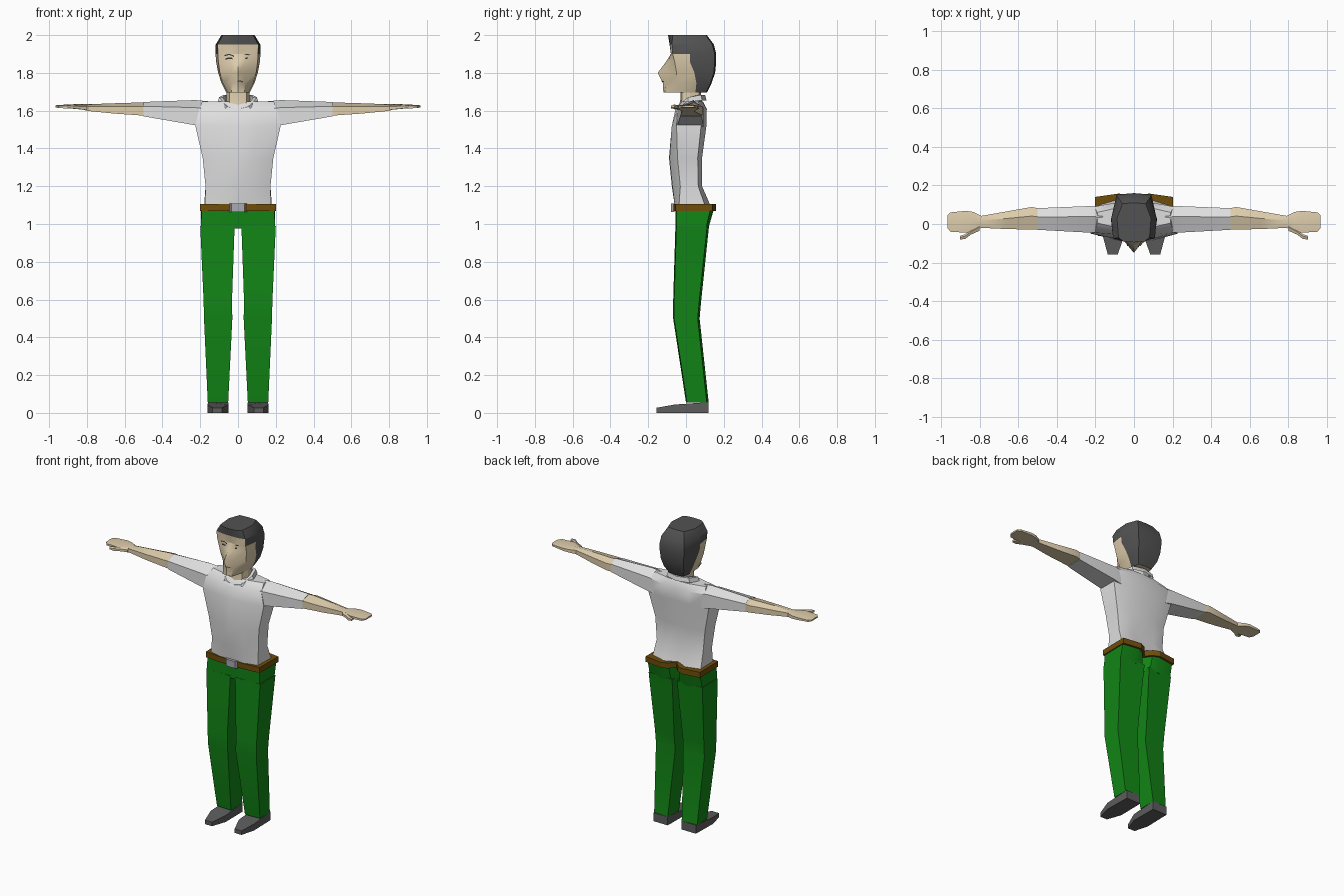
import bpy, bmesh, math
from mathutils import Vector
from mathutils.bvhtree import BVHTree

if "Cube" in bpy.data.objects:
    bpy.data.objects.remove(bpy.data.objects["Cube"])


def material(name, r, g, b):
    m = bpy.data.materials.new(name)
    m.diffuse_color = (r, g, b, 1)
    m.use_nodes = True
    m.node_tree.nodes["Principled BSDF"].inputs["Base Color"].default_value = m.diffuse_color
    return m


SHIRT = material("light_grey_cloth", .74, .74, .74)
SKIN = material("tan_skin", .73, .61, .41)
GREEN = material("green_cloth", .006, .235, .008)
HAIR = material("dark_grey_hair", .085, .085, .088)
SHOE = material("grey_shoe", .11, .11, .11)
BELT = material("brown_leather", .16, .075, .003)
METAL = material("buckle_metal", .40, .40, .44)
LIPS = material("grey_lips", .30, .30, .36)
INK = material("dark_eye_line", .03, .03, .035)


def finish(name, bm, mats, mirror=False, angle=30):
    """Turn a bmesh into a named object with angle-based smoothing."""
    bmesh.ops.recalc_face_normals(bm, faces=bm.faces)
    mesh = bpy.data.meshes.new(name)
    bm.to_mesh(mesh)
    bm.free()
    for m in mats:
        mesh.materials.append(m)
    ob = bpy.data.objects.new(name, mesh)
    bpy.context.collection.objects.link(ob)
    if mirror:
        ob.modifiers.new("mirror", 'MIRROR')
    bpy.ops.object.select_all(action='DESELECT')
    ob.select_set(True)
    bpy.context.view_layer.objects.active = ob
    bpy.ops.object.shade_smooth_by_angle(angle=math.radians(angle))
    return ob


def loft(name, rings, mats, mirror=False, rule=None, caps=True, angle=30):
    """Skin closed rings of equal point count; rule(row, column) picks a material."""
    bm = bmesh.new()
    vs = [[bm.verts.new(p) for p in ring] for ring in rings]
    n = len(rings[0])
    for i in range(len(vs) - 1):
        for j in range(n):
            k = (j + 1) % n
            f = bm.faces.new((vs[i][j], vs[i][k], vs[i + 1][k], vs[i + 1][j]))
            f.material_index = rule(i, min(j, n - 1 - j)) if rule else 0
    if caps:
        bm.faces.new(vs[0])
        top = bm.faces.new(vs[-1])
        top.material_index = len(mats) - 1
    return finish(name, bm, mats, mirror, angle)


def sym(z, half):
    """Level ring from half an outline, running front centre to back centre."""
    full = half + [(-x, y) for x, y in half[-2:0:-1]]
    return [(x, y, z) for x, y in full]


# Head: face at the front, hair over the top, temples and back
head_rings = [
    sym(1.695, [(0, -.12), (.035, -.113), (.055, -.05), (.062, .05), (.05, .105), (0, .11)]),
    sym(1.745, [(0, -.122), (.035, -.108), (.08, -.045), (.087, .055), (.075, .13), (0, .135)]),
    sym(1.80, [(0, -.15), (.03, -.108), (.096, -.05), (.105, .045), (.085, .147), (0, .154)]),
    sym(1.86, [(0, -.105), (.04, -.09), (.104, -.06), (.116, .02), (.09, .152), (0, .16)]),
    sym(1.90, [(0, -.08), (.05, -.08), (.106, -.07), (.119, .02), (.09, .152), (0, .16)]),
    sym(1.95, [(0, -.087), (.06, -.085), (.108, -.075), (.118, .03), (.085, .14), (0, .148)]),
    sym(2.0, [(0, -.095), (.055, -.09), (.08, -.07), (.088, .03), (.06, .105), (0, .11)])]


def hair_rule(row, col):
    return int(col >= 3 or row == 5 or (row == 4 and col >= 2))


head = loft("head", head_rings, [SKIN, HAIR], rule=hair_rule)
tree = BVHTree.FromPolygons([v.co for v in head.data.vertices],
                            [p.vertices for p in head.data.polygons])


def face_strip(name, line, half, mat, mirror=False, steps=8):
    """Thin strip laid on the face along a front-view line of (x, z) points."""
    bm = bmesh.new()
    prev = None
    for (x0, z0), (x1, z1) in zip(line, line[1:]):
        for s in range(steps + 1):
            t = s / steps
            pair = []
            for side in (-half, half):
                o = Vector((x0 + (x1 - x0) * t, -1, z0 + (z1 - z0) * t + side))
                hit = tree.ray_cast(o, Vector((0, 1, 0)))[0]
                pair.append(bm.verts.new(hit + Vector((0, -.002, 0))))
            if prev:
                bm.faces.new((prev[0], pair[0], pair[1], prev[1]))
            prev = pair
    bmesh.ops.remove_doubles(bm, verts=bm.verts, dist=1e-5)
    finish(name, bm, [mat], mirror)


face_strip("eyebrow", [(.022, 1.888), (.045, 1.898), (.072, 1.892)], .003, INK, True)
face_strip("eye", [(.03, 1.876), (.048, 1.879), (.065, 1.873)], .004, INK, True)
face_strip("mouth", [(-.026, 1.753), (0, 1.757), (.026, 1.753)], .004, LIPS)

# Neck
loft("neck", [sym(z, [(0, f), (.045, f + .008), (.062, .02), (.05, .07), (0, .08)])
              for z, f in ((1.58, -.045), (1.66, -.03), (1.72, -.03))], [SKIN])

# Shirt body
loft("shirt_body", [
    sym(1.085, [(0, -.058), (.09, -.058), (.175, -.038), (.18, .105), (.08, .135), (0, .095)]),
    sym(1.20, [(0, -.075), (.09, -.072), (.172, -.03), (.172, .065), (.08, .085), (0, .075)]),
    sym(1.35, [(0, -.09), (.09, -.087), (.187, -.045), (.185, .062), (.09, .085), (0, .082)]),
    sym(1.52, [(0, -.075), (.10, -.075), (.226, -.05), (.226, .08), (.10, .108), (0, .102)]),
    sym(1.61, [(0, -.055), (.09, -.055), (.205, -.045), (.205, .09), (.10, .11), (0, .105)]),
    sym(1.648, [(0, -.02), (.08, -.02), (.19, .005), (.19, .06), (.08, .085), (0, .09)])],
    [SHIRT], angle=40)

# Collar: tilted band, low at the throat and high at the nape
outline = [(0, -.062, 1.600), (.065, -.058, 1.612), (.108, .01, 1.645),
           (.085, .085, 1.655), (0, .108, 1.655)]
collar = []
for scale, lift in ((1, 0), (.92, .028), (.74, .028), (.74, -.01)):
    half = [(x * scale, .02 + (y - .02) * scale, z + lift * (.3 + .7 * min(1, (y + .062) / .08)))
            for x, y, z in outline]
    collar.append(half + [(-x, y, z) for x, y, z in half[-2:0:-1]])
loft("collar", collar, [SHIRT], caps=False)


def arm_ring(x, front, back, low, high):
    """Five-sided section across a limb that runs along x."""
    h, mid = high - low, front * .4 + back * .6
    return [(x, front, low), (x, front, high - .3 * h), (x, mid, high),
            (x, back, high - .3 * h), (x, back, low)]


# Arms: sleeve, forearm with flat hand, thumb
loft("sleeve", [arm_ring(*s) for s in (
    (.16, -.042, .09, 1.51, 1.65), (.226, -.045, .093, 1.523, 1.656),
    (.50, -.03, .082, 1.57, 1.646))], [SHIRT], True)
loft("forearm_and_hand", [arm_ring(*s) for s in (
    (.49, -.028, .08, 1.572, 1.643), (.53, -.029, .088, 1.576, 1.643),
    (.66, -.026, .065, 1.585, 1.639), (.79, -.02, .042, 1.598, 1.634),
    (.83, -.042, .062, 1.606, 1.634), (.87, -.045, .068, 1.61, 1.634),
    (.95, -.04, .06, 1.614, 1.63), (.967, -.02, .045, 1.617, 1.628))], [SKIN], True)
loft("thumb", [arm_ring(*s) for s in (
    (.80, -.035, -.005, 1.606, 1.628), (.845, -.055, -.03, 1.608, 1.63),
    (.875, -.078, -.053, 1.612, 1.632), (.902, -.08, -.062, 1.616, 1.63))], [SKIN], True)

# Trousers: hips with a cleft at the back, and two legs
loft("trouser_hips", [
    sym(.975, [(0, -.05), (.10, -.054), (.197, -.05), (.197, .105), (.09, .118), (.03, .115), (0, .04)]),
    sym(1.08, [(0, -.055), (.10, -.056), (.192, -.05), (.195, .13), (.08, .148), (.04, .13), (0, .075)])],
    [GREEN])
loft("trouser_leg", [[(xi, yf, z), (xo, yf + .005, z), (xo, yb - .01, z), (xi, yb, z)]
                     for z, xi, xo, yf, yb in (
    (.055, .052, .160, .0, .12), (.50, .03, .180, -.068, .072),
    (.59, .032, .182, -.068, .08), (.99, .018, .200, -.056, .122))], [GREEN], True)

# Belt and buckle
belt_line = [(0, -.066), (.10, -.066), (.20, -.056), (.202, .14), (.075, .158), (.035, .14), (0, .10)]
loft("belt", [sym(z, belt_line) for z in (1.068, 1.105)], [BELT])
loft("buckle", [sym(z, [(0, -.08), (.035, -.08), (.047, -.06), (0, -.06)])
                for z in (1.063, 1.109)], [METAL])

# Shoes: tapered sole outline, lower at the toe
sole = [(.052, .12), (.05, -.06), (.084, -.157), (.136, -.157), (.162, -.06), (.158, .12)]
shoe_top = [(x, y, .027 if y < -.1 else .044 if y < 0 else .057) for x, y in sole]
loft("shoe", [[(x, y, 0) for x, y in sole], shoe_top], [SHOE], True)
